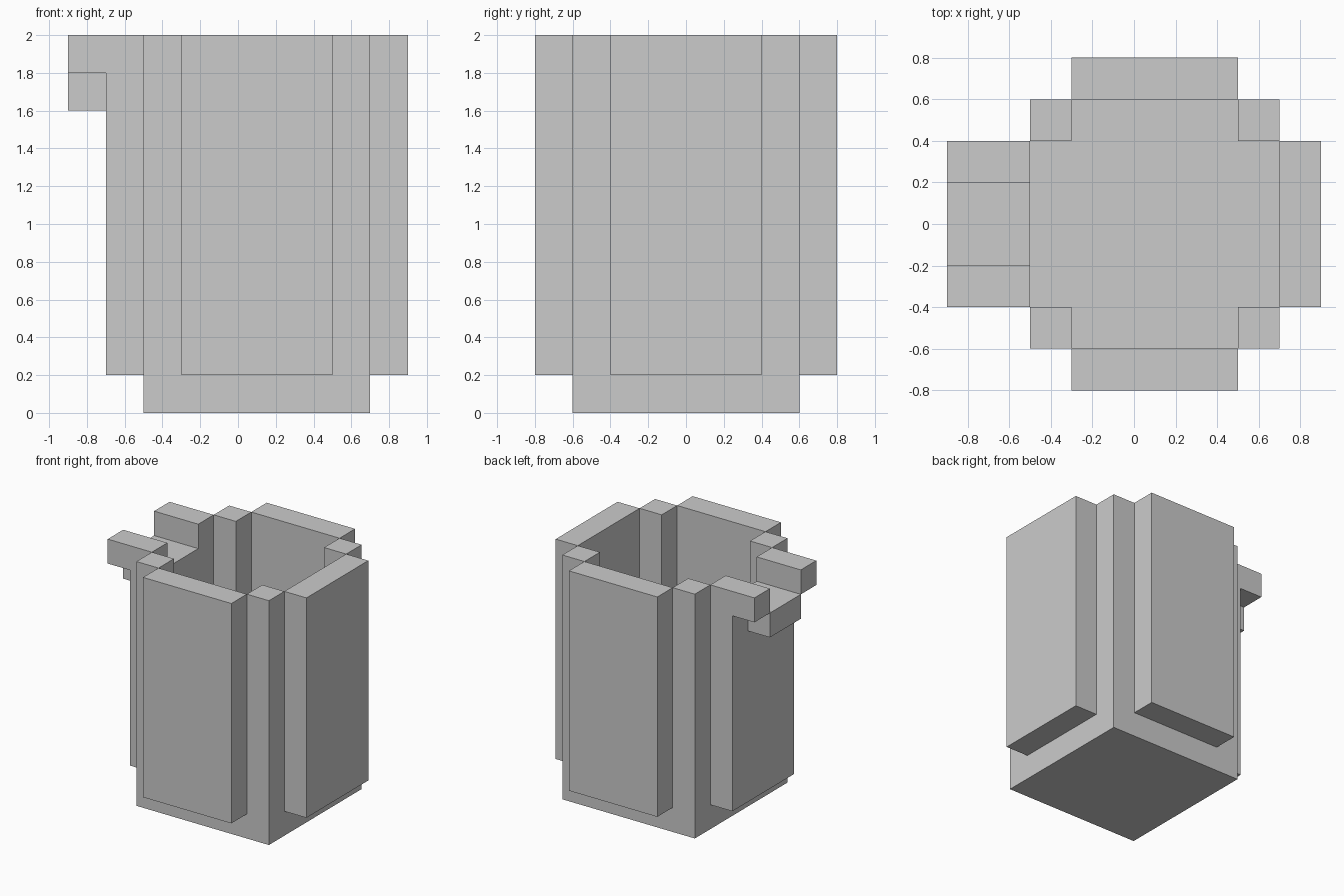
import bpy, bmesh, math
from itertools import product
from mathutils import Vector

default = bpy.data.objects.get("Cube")
if default:
    bpy.data.objects.remove(default, do_unlink=True)

UNIT = 0.2                        # every part sits on this block size
ORIGIN = Vector((-0.9, -0.8, 0))  # corner of the block grid

grey = bpy.data.materials.new("light grey")
grey.use_nodes = True
colour = (0.6, 0.6, 0.6, 1)
grey.diffuse_color = colour
grey.node_tree.nodes["Principled BSDF"].inputs["Base Color"].default_value = colour


def block_part(name, *boxes):
    """Join boxes (low and high corners in blocks) into one clean outer shell."""
    cells = set()
    for low, high in boxes:
        cells.update(product(*(range(a, b) for a, b in zip(low, high))))
    bm = bmesh.new()
    for cell in cells:
        for axis, side in product(range(3), (0, 1)):
            neighbour = list(cell)
            neighbour[axis] += 2 * side - 1
            if tuple(neighbour) in cells:
                continue
            u, v = (axis + 1) % 3, (axis + 2) % 3
            corners = []
            for du, dv in ((0, 0), (1, 0), (1, 1), (0, 1)):
                point = Vector(cell)
                point[axis] += side
                point[u] += du
                point[v] += dv
                corners.append(bm.verts.new(ORIGIN + point * UNIT))
            bm.faces.new(corners if side else corners[::-1])
    bmesh.ops.remove_doubles(bm, verts=bm.verts, dist=0.001)
    bmesh.ops.dissolve_limit(bm, angle_limit=math.radians(1),
                             verts=bm.verts, edges=bm.edges)
    mesh = bpy.data.meshes.new(name)
    bm.to_mesh(mesh)
    bm.free()
    mesh.materials.append(grey)
    obj = bpy.data.objects.new(name, mesh)
    bpy.context.collection.objects.link(obj)
    return obj


# Floor slab with a full-height post on each corner
posts = [((x, y, 0), (x + 1, y + 1, 10)) for x in (2, 7) for y in (1, 6)]
block_part("base_and_posts", ((2, 1, 0), (8, 7, 1)), *posts)

# Side panels standing just outside the posts
block_part("front_panel", ((3, 0, 1), (7, 1, 10)))
block_part("back_panel", ((3, 7, 1), (7, 8, 10)))
block_part("left_panel", ((8, 2, 1), (9, 6, 10)))

# Lower panel with a pouring lip: a tray between two raised side rails
block_part("spout_panel",
           ((1, 2, 1), (2, 6, 9)),
           ((0, 3, 8), (1, 5, 9)),
           ((0, 2, 9), (2, 3, 10)),
           ((0, 5, 9), (2, 6, 10)))
